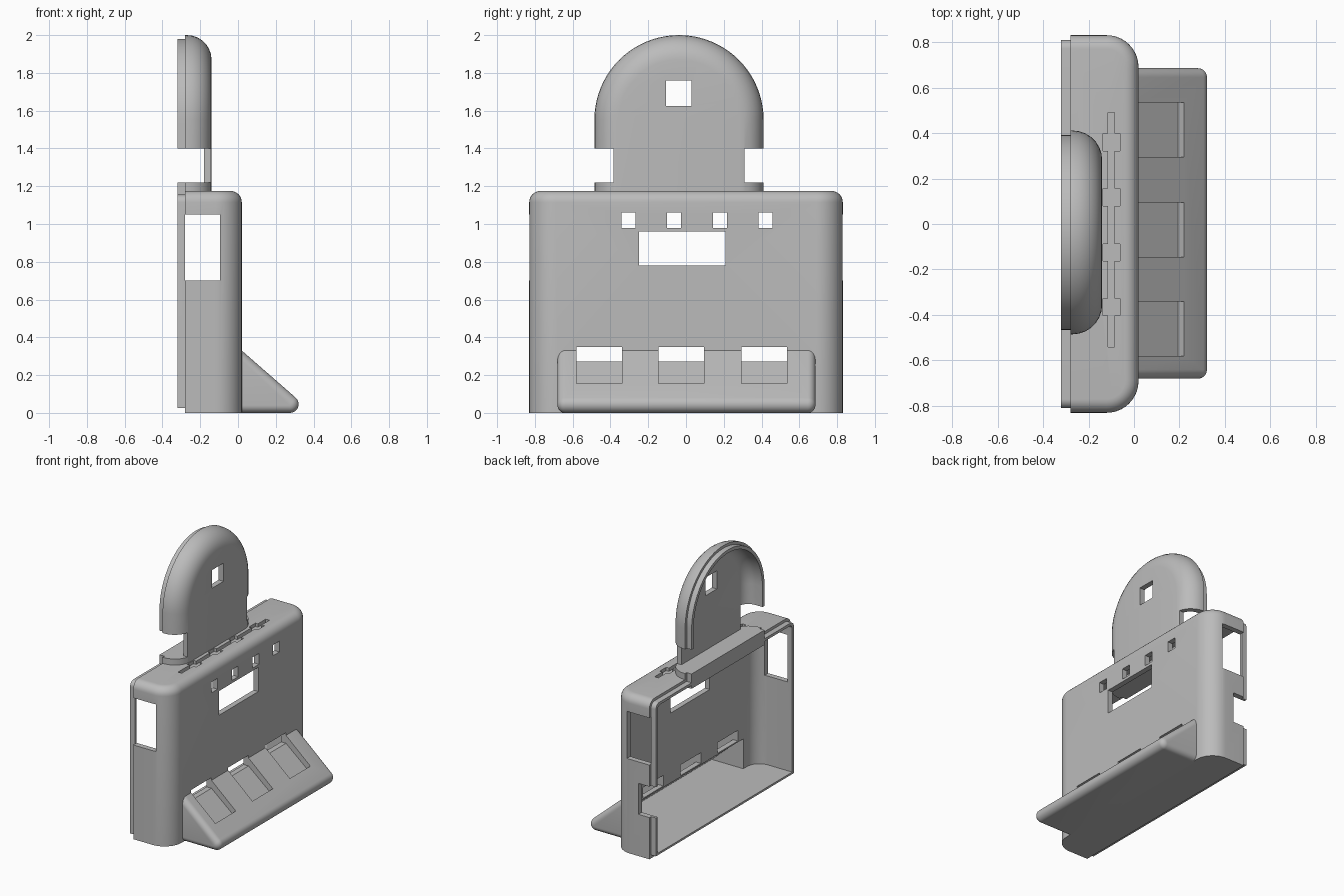
import bpy, bmesh
from math import sin, cos, radians
from mathutils import Vector

if "Cube" in bpy.data.objects:
    bpy.data.objects.remove(bpy.data.objects["Cube"])

grey = bpy.data.materials.new("plain_grey")
grey.use_nodes = True
grey.diffuse_color = (0.5, 0.5, 0.5, 1)
grey.node_tree.nodes["Principled BSDF"].inputs["Base Color"].default_value = (0.5, 0.5, 0.5, 1)

PLACE = {"x": lambda a, b, t: (t, a, b),
         "y": lambda a, b, t: (a, t, b),
         "z": lambda a, b, t: (a, b, t)}


def arc(ca, cb, r, start, end, n=10):
    steps = [radians(start + (end - start) * i / n) for i in range(n + 1)]
    return [(ca + r * cos(s), cb + r * sin(s)) for s in steps]


def prism(name, outline, axis, lo, hi, bevel=0, both=False, trims=()):
    """Extrude an outline, round its end rims, then trim by planes (point, outward normal)."""
    bm = bmesh.new()
    place = PLACE[axis]
    low = [bm.verts.new(place(a, b, lo)) for a, b in outline]
    high = [bm.verts.new(place(a, b, hi)) for a, b in outline]
    bm.faces.new(low)
    bm.faces.new(high)
    n = len(outline)
    for i in range(n):
        j = (i + 1) % n
        bm.faces.new((low[i], low[j], high[j], high[i]))
    bmesh.ops.recalc_face_normals(bm, faces=bm.faces)
    if bevel:
        rims = [high, low] if both else [high]
        edges = [e for e in bm.edges if any(all(v in rim for v in e.verts) for rim in rims)]
        bmesh.ops.bevel(bm, geom=edges, offset=bevel, segments=7, profile=0.5,
                        affect="EDGES", clamp_overlap=False)
    for point, normal in trims:
        cut = bmesh.ops.bisect_plane(bm, geom=bm.verts[:] + bm.edges[:] + bm.faces[:],
                                     plane_co=Vector(point), plane_no=Vector(normal),
                                     clear_outer=True)
        rim = [g for g in cut["geom_cut"] if isinstance(g, bmesh.types.BMEdge)]
        bmesh.ops.contextual_create(bm, geom=rim)
    bmesh.ops.recalc_face_normals(bm, faces=bm.faces)
    mesh = bpy.data.meshes.new(name)
    bm.to_mesh(mesh)
    bm.free()
    mesh.materials.append(grey)
    ob = bpy.data.objects.new(name, mesh)
    bpy.context.collection.objects.link(ob)
    return ob


def box(x0, x1, y0, y1, z0, z1):
    return prism("cutter", [(x0, y0), (x1, y0), (x1, y1), (x0, y1)], "z", z0, z1)


def combine(ob, tool, operation="DIFFERENCE"):
    mod = ob.modifiers.new("combine", "BOOLEAN")
    mod.operation, mod.solver, mod.object = operation, "EXACT", tool
    bpy.context.view_layer.objects.active = ob
    bpy.ops.object.modifier_apply(modifier=mod.name)
    bpy.data.objects.remove(tool)


def case_outline(front, half, r):
    return ([(-0.5, -half)] + arc(front - r, r - half, r, -90, 0)
            + arc(front - r, half - r, r, 0, 90) + [(-0.5, half)])


def arch_outline(r, bottom):
    mid = -0.037
    return [(mid - r, bottom), (mid + r, bottom)] + arc(mid, 1.552, r, 0, 180, 40)


# Main case: rounded outer block, rear lip and sloping foot
BACK = ((-0.28, 0, 0), (-1, 0, 0))
case = prism("case", case_outline(0.02, 0.83, 0.14), "z", 0, 1.175, 0.06, trims=[BACK])
lip_outline = [(-0.81, 0.025), (0.81, 0.025)] + arc(0.77, 1.115, 0.04, 0, 90) + arc(-0.77, 1.115, 0.04, 90, 180)
combine(case, prism("lip", lip_outline, "x", -0.32, -0.2), "UNION")
foot_outline = [(-0.2, 0.5225), (-0.2, 0)] + arc(0.275, 0.046, 0.046, -90, 48.8)
foot = prism("foot", foot_outline, "y", -0.68, 0.685, 0.04, True, [((-0.005, 0, 0), (-1, 0, 0))])
combine(case, foot, "UNION")

# Hollow interior of the case and the foot
combine(case, prism("cavity", case_outline(-0.02, 0.79, 0.1), "z", 0.04, 1.135, 0.03))
foot_cavity = [(-0.1, 0.04), (0.24, 0.04), (0.02, 0.235), (-0.03, 0.268), (-0.1, 0.268)]
combine(case, prism("foot_cavity", foot_cavity, "y", -0.645, 0.645))

# Pockets in the slope that break through the front wall
pocket = [(0.246, 0.184), (0.194, 0.126), (0.02, 0.271), (-0.1, 0.271), (-0.1, 0.35), (0.3, 0.35)]
for y in (-0.58, -0.145, 0.295):
    combine(case, prism("pocket", pocket, "y", y, y + 0.24))

# Display window and four small openings on the front
combine(case, box(-0.1, 0.1, -0.25, 0.21, 0.78, 0.96))
for y in (-0.305, -0.063, 0.18, 0.42):
    combine(case, box(-0.1, 0.1, y - 0.037, y + 0.037, 0.98, 1.06))

# Side windows and the notch in one side
combine(case, box(-0.28, -0.095, -1, 1, 0.7, 1.05))
combine(case, box(-0.4, -0.19, 0.7, 1, 0.31, 0.54))

# Groove with four square recesses on the top
combine(case, box(-0.115, -0.085, -0.54, 0.49, 1.15, 1.3))
for y in (-0.365, -0.125, 0.118, 0.36):
    combine(case, box(-0.136, -0.062, y - 0.038, y + 0.038, 1.15, 1.3))

# Arched head: rounded shell with lip, hollowed above its solid base
BASE = ((0, 0, 1.11), (0, 0, -1))
head = prism("arched_head", arch_outline(0.448, 0.8), "x", -0.5, -0.14, 0.13, trims=[BACK, BASE])
combine(head, prism("head_lip", arch_outline(0.428, 1.11), "x", -0.32, -0.25), "UNION")
combine(head, prism("head_cavity", arch_outline(0.404, 1.22), "x", -0.5, -0.18, 0.08))
combine(head, box(-0.5, -0.18, -0.441, 0.367, 1.22, 1.4))

# Side notches in the neck and the square hole in the head
combine(head, box(-0.5, 0, -0.7, -0.385, 1.22, 1.4))
combine(head, box(-0.5, 0, 0.31, 0.7, 1.22, 1.4))
combine(head, box(-0.5, 0, -0.105, 0.03, 1.625, 1.76))

# Smooth the rounded areas, keep the edges crisp
for ob in (case, head):
    bpy.ops.object.select_all(action="DESELECT")
    ob.select_set(True)
    bpy.context.view_layer.objects.active = ob
    bpy.ops.object.shade_smooth_by_angle(angle=radians(30))
